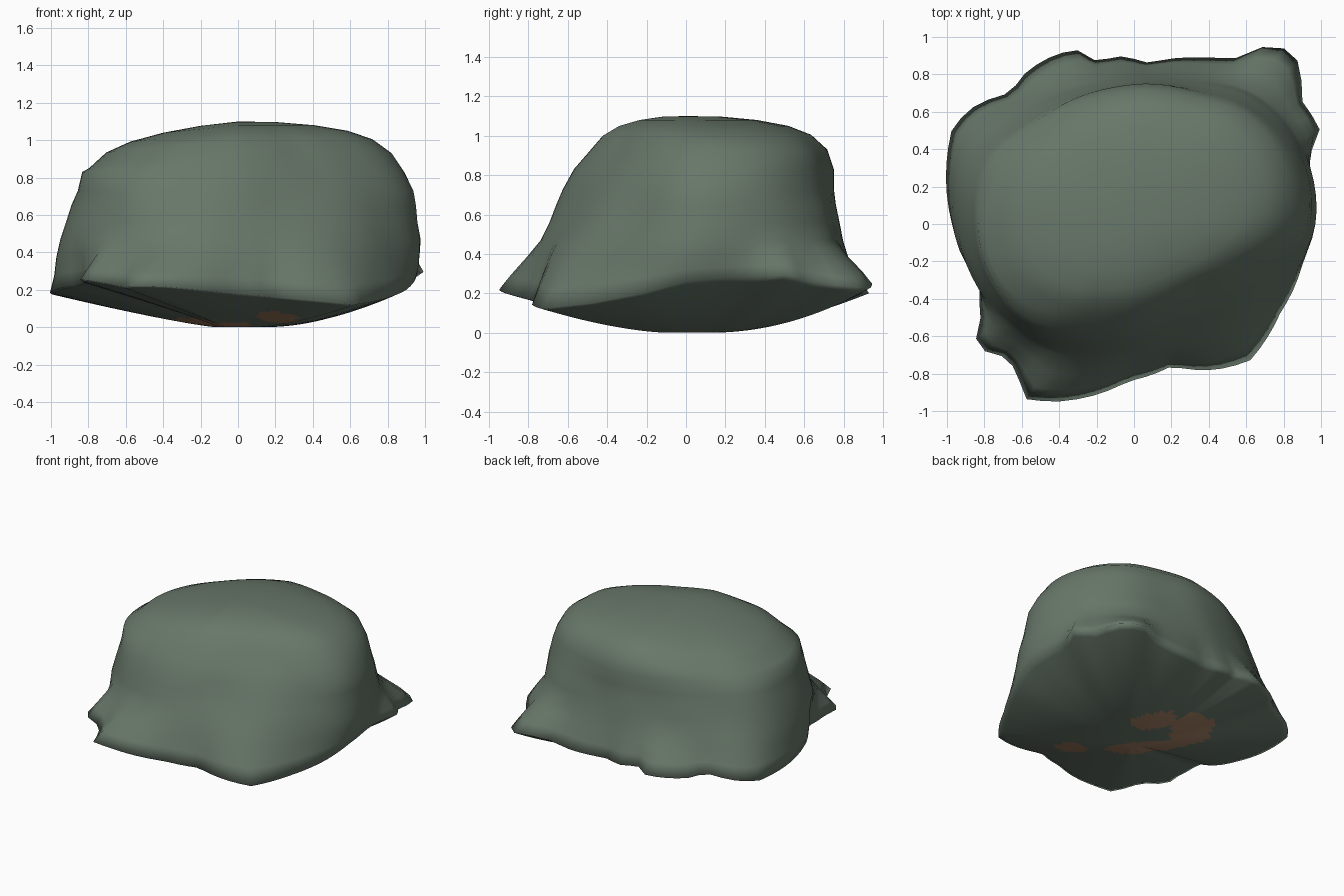
import bpy, bmesh, math
from mathutils import Vector, noise

if "Cube" in bpy.data.objects:
    bpy.data.objects.remove(bpy.data.objects["Cube"])

SEG = 80

# flared skirt outline: x, y, z of its outermost edge
RIM = [(.95, 0, .26), (.94, .2, .28), (.93, .36, .28), (1, .49, .30), (.94, .6, .27), (.88, .68, .25),
       (.9, .8, .24), (.85, .93, .22), (.7, .95, .25), (.53, .88, .22), (.36, .89, .2), (.08, .86, .2),
       (-.1, .9, .2), (-.19, .86, .22), (-.29, .93, .2), (-.41, .91, .2), (-.57, .82, .2), (-.66, .7, .22),
       (-.84, .64, .19), (-.97, .52, .17), (-1, .15, .19), (-.98, .03, .2), (-.9, -.2, .22), (-.82, -.28, .24),
       (-.82, -.5, .24), (-.85, -.66, .26), (-.69, -.71, .23), (-.61, -.8, .21), (-.61, -.93, .22),
       (-.43, -.95, .22), (-.03, -.84, .18), (.2, -.76, .16), (.43, -.78, .14), (.62, -.73, .12),
       (.78, -.48, .15), (.9, -.22, .2)]
# body radii every 22.5 degrees, counter-clockwise from +x
LOW = [.97, 1.0, .97, .85, .79, .80, .87, .97, .95, .90, .86, .79, .72, .71, .77, .85]
MID = [.92, .95, .89, .78, .75, .74, .78, .86, .85, .83, .78, .67, .60, .57, .62, .75]
SHOULDER = [.79, .85, .83, .75, .72, .71, .72, .78, .80, .77, .66, .53, .47, .45, .48, .60]


def radius(table, i):
    """Smooth closed interpolation of the radius table."""
    f = i / SEG * len(table)
    k, n = int(f), len(table)
    t = f - k
    a, b, c, d = (table[(k + o) % n] for o in (-1, 0, 1, 2))
    return b + .5 * t * (c - a + t * (2 * a - 5 * b + 4 * c - d + t * (3 * (b - c) + d - a)))


def rim_at(i):
    """Rim radius and height in direction i, interpolated in polar form."""
    a = i / SEG * math.tau
    pts = sorted((math.atan2(y, x) % math.tau, math.hypot(x, y), z) for x, y, z in RIM)
    pts = [(pts[-1][0] - math.tau,) + pts[-1][1:]] + pts + [(pts[0][0] + math.tau,) + pts[0][1:]]
    for p, q in zip(pts, pts[1:]):
        if p[0] <= a <= q[0]:
            t = (a - p[0]) / max(q[0] - p[0], 1e-6)
            return p[1] + (q[1] - p[1]) * t, p[2] + (q[2] - p[2]) * t


rim = [rim_at(i) for i in range(SEG)]
low, mid, shoulder = ([(radius(t, i), z) for i in range(SEG)]
                      for t, z in ((LOW, .47), (MID, .73), (SHOULDER, .93)))


def blend(a, b, t):
    return [(p[0] * (1 - t) + q[0] * t, p[1] * (1 - t) + q[1] * t) for p, q in zip(a, b)]


def crown(s, z):
    """Scaled shoulder ring, sinking a little toward the left."""
    return [(r * s, z - .1 * max(0, -r * s * math.cos(i / SEG * math.tau)))
            for i, (r, _) in enumerate(shoulder)]


def belly(i, s):
    """Underside height: flat middle, steeper toward the left and front."""
    a = i / SEG * math.tau
    return rim[i][1] * max(0, (s - .12) / .88) ** (1.5 + .5 * math.cos(a) + .3 * math.sin(a))


# rings from the underside to the crown
rings = [[(rim[i][0] * k / 24, belly(i, k / 24)) for i in range(SEG)] for k in range(1, 24)]
rings += [rim, blend(rim, low, .3), blend(rim, low, .65), low, blend(low, mid, .35), blend(low, mid, .7),
          mid, [(r + .012, z) for r, z in blend(mid, shoulder, .5)], crown(1, .93),
          crown(.88, 1.005), crown(.72, 1.05), crown(.5, 1.08), crown(.25, 1.097)]

bm = bmesh.new()
loops = []
for n, ring in enumerate(rings):
    loop = []
    for i, (r, z) in enumerate(ring):
        a = i / SEG * math.tau
        if 24 <= n <= 31:   # slight dents and ledges on the sides
            r -= noise.noise(Vector((r * math.cos(a) * 2.6, r * math.sin(a) * 2.6, z * 5))) * .015
        loop.append(bm.verts.new((r * math.cos(a), r * math.sin(a), z)))
    loops.append(loop)
bottom, top = bm.verts.new((0, 0, 0)), bm.verts.new((0, 0, 1.1))
for lo, hi in zip(loops, loops[1:]):
    for i in range(SEG):
        j = (i + 1) % SEG
        bm.faces.new((lo[i], lo[j], hi[j], hi[i]))
for i in range(SEG):
    j = (i + 1) % SEG
    bm.faces.new((bottom, loops[0][j], loops[0][i]))
    bm.faces.new((top, loops[-1][i], loops[-1][j]))
bm.normal_update()

# brown patches underneath: ellipses on diagonal axes (u, d, half sizes)
PATCHES = [(.08, -.13, .29, .11), (.16, .24, .17, .10), (.41, .05, .15, .20), (-.45, -.15, .11, .12)]
for f in bm.faces:
    f.smooth = True
    c = f.calc_center_median()
    u, d = (c.y - c.x) / math.sqrt(2), (c.x + c.y) / math.sqrt(2)
    if f.normal.z < 0 and c.z < .15 and any(
            ((u - a) / w) ** 2 + ((d - b) / h) ** 2 < 1 for a, b, w, h in PATCHES):
        f.material_index = 1

mesh = bpy.data.meshes.new("boulder")
bm.to_mesh(mesh)
bm.free()
for name, col in (("grey_green_stone", (.138, .185, .142, 1)), ("brown_earth", (.36, .21, .12, 1))):
    m = bpy.data.materials.new(name)
    m.diffuse_color = col
    m.use_nodes = True
    m.node_tree.nodes["Principled BSDF"].inputs["Base Color"].default_value = m.diffuse_color
    mesh.materials.append(m)
boulder = bpy.data.objects.new("boulder", mesh)
bpy.context.collection.objects.link(boulder)
